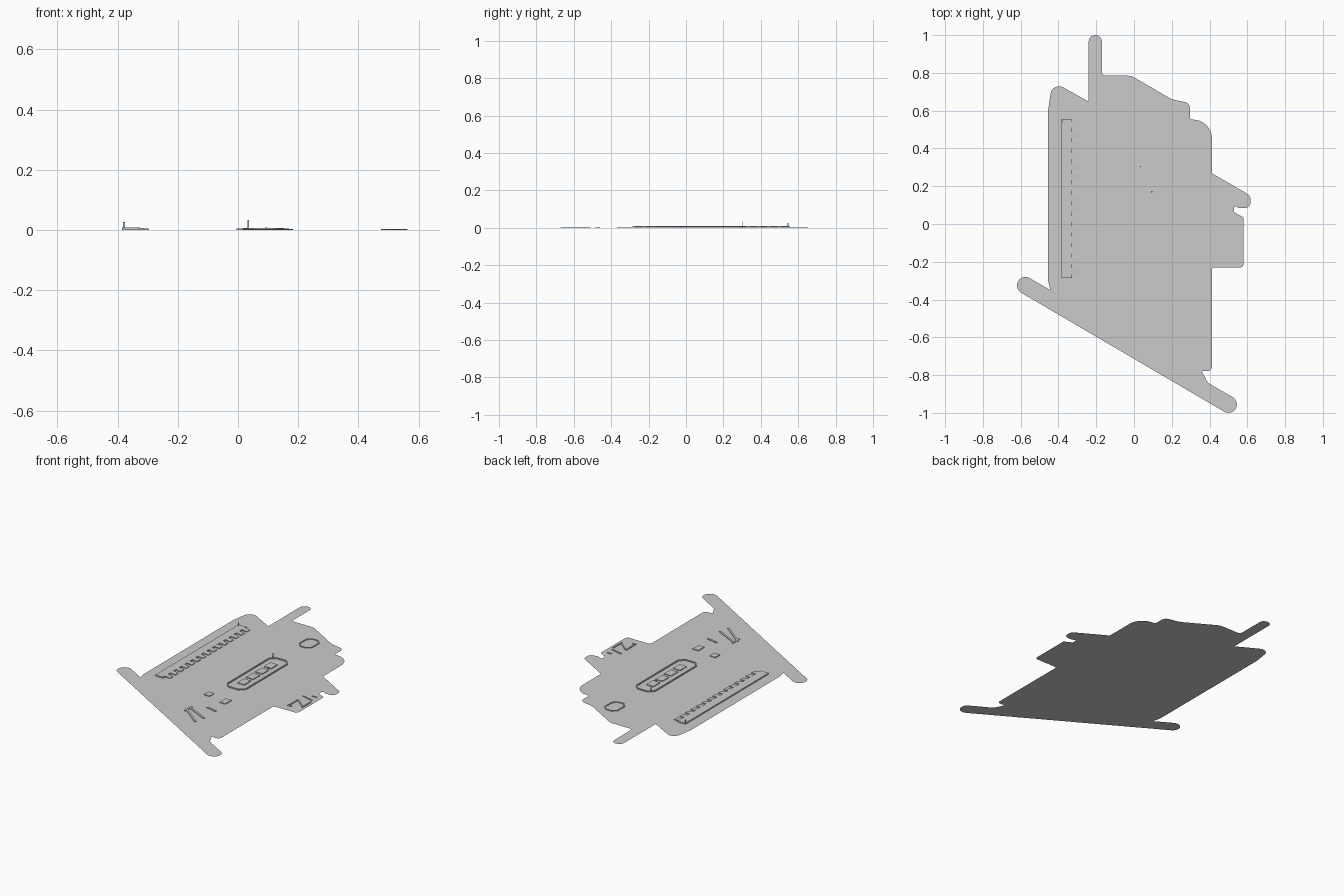
import bpy, bmesh, math
from mathutils import Vector

if "Cube" in bpy.data.objects:
    bpy.data.objects.remove(bpy.data.objects["Cube"])


def fillet(corners, steps=7):
    """Round each (x, y, radius) corner of a closed outline."""
    out, n = [], len(corners)
    for i, (x, y, r) in enumerate(corners):
        p = Vector((x, y))
        a = (Vector(corners[i - 1][:2]) - p).normalized()
        b = (Vector(corners[(i + 1) % n][:2]) - p).normalized()
        if r <= 0:
            out.append(p)
            continue
        half = a.angle(b) / 2
        centre = p + (a + b).normalized() * r / math.sin(half)
        s = p + a * r / math.tan(half) - centre
        e = p + b * r / math.tan(half) - centre
        sweep = s.angle_signed(e)
        for k in range(steps + 1):
            t = -sweep * k / steps
            c, d = math.cos(t), math.sin(t)
            out.append(centre + Vector((s.x * c - s.y * d, s.x * d + s.y * c)))
    return out


def finish(bm, name):
    me = bpy.data.meshes.new(name)
    bm.to_mesh(me)
    bm.free()
    ob = bpy.data.objects.new(name, me)
    bpy.context.collection.objects.link(ob)
    return ob


def prism(bm, pts, h, z=0.0):
    vs = [bm.verts.new((p[0], p[1], z)) for p in pts]
    f = bm.faces.new(vs)
    f.normal_update()
    if f.normal.z > 0:
        f.normal_flip()
    top = bmesh.ops.extrude_face_region(bm, geom=[f], use_keep_orig=True)["geom"]
    bmesh.ops.translate(bm, verts=[v for v in top if isinstance(v, bmesh.types.BMVert)], vec=(0, 0, h))
    bmesh.ops.recalc_face_normals(bm, faces=bm.faces)


def bar(bm, a, b, w, h, z=0.0):
    """Straight wall or block from a to b, w wide and h high."""
    a, b = Vector(a), Vector(b)
    d = (b - a).normalized()
    n = Vector((-d.y, d.x)) * w / 2
    prism(bm, [a + n, b + n, b - n, a - n], h, z)


def wall_ring(bm, x0, x1, y0, y1, c, w, h):
    """Closed wall around a rectangle with cut corners."""
    p = [(x0 + c, y0), (x1 - c, y0), (x1, y0 + c), (x1, y1 - c),
         (x1 - c, y1), (x0 + c, y1), (x0, y1 - c), (x0, y0 + c)]
    for i in range(8):
        bar(bm, p[i - 1], p[i], w, h)


# Thin base sheet
outline = [
    (-.24, 1, .0348), (-.17, 1, .0348), (-.17, .785, .02), (-.015, .785, .07),
    (.20, .66, .1), (.297, .64, .035), (.297, .555, .008), (.413, .54, .1),
    (.413, .268, .01), (.617, .15, .033), (.617, .084, .032), (.555, .084, .015),
    (.53, .1, .008), (.53, .062, .01), (.58, .035, .01), (.58, -.23, .02),
    (.413, -.23, .012), (.413, -.778, .022), (.357, -.778, .006), (.39, -.84, .04),
    (.561, -.939, .0448), (.516, -1.016, .0448), (-.636, -.341, .0448),
    (-.591, -.264, .0448), (-.443, -.35, 0), (-.455, -.30, .03),
    (-.455, .60, .1), (-.432, .755, .045), (-.24, .648, 0)]
bm = bmesh.new()
f = bm.faces.new([bm.verts.new((p.x, p.y, 0)) for p in fillet(outline)])
f.normal_update()
if f.normal.z < 0:
    f.normal_flip()
bmesh.ops.triangulate(bm, faces=[f])
finish(bm, "base_sheet")

# Long hall with a row of sloped bays and a corner mast
bm = bmesh.new()
bar(bm, (-.357, -.285), (-.357, .555), .055, .008)
finish(bm, "long_hall")
bm = bmesh.new()
for i in range(15):
    y = .527 - i * .0555
    v = [bm.verts.new(c) for c in (
        (-.33, y - .016, 0), (-.295, y - .016, 0), (-.295, y - .016, .004), (-.33, y - .016, .008),
        (-.33, y + .016, 0), (-.295, y + .016, 0), (-.295, y + .016, .004), (-.33, y + .016, .008))]
    for q in ((0, 1, 2, 3), (7, 6, 5, 4), (1, 5, 6, 2), (3, 2, 6, 7), (0, 4, 5, 1), (0, 3, 7, 4)):
        bm.faces.new([v[k] for k in q])
bmesh.ops.recalc_face_normals(bm, faces=bm.faces)
finish(bm, "sloped_bays")
bm = bmesh.new()
bar(bm, (-.381, .545), (-.375, .545), .006, .026)
bar(bm, (.032, .304), (.036, .304), .004, .034)
finish(bm, "masts")

# Central walled block with inner buildings
bm = bmesh.new()
wall_ring(bm, .02, .15, -.165, .315, .03, .008, .006)
finish(bm, "central_wall")
bm = bmesh.new()
for i in range(4):
    y = -.06 + i * .09
    bar(bm, (.085, y - .033), (.085, y + .033), .05, .005)
bar(bm, (.09, .172), (.098, .172), .008, .009)
finish(bm, "central_buildings")

# Ring at the far end
bm = bmesh.new()
wall_ring(bm, .045, .135, .53, .65, .025, .007, .004)
finish(bm, "far_ring")

# Small blocks and long sheds at the near end
bm = bmesh.new()
bar(bm, (.015, -.335), (.015, -.29), .04, .005)
bar(bm, (.15, -.37), (.15, -.31), .04, .005)
finish(bm, "near_blocks")
bm = bmesh.new()
for a, b in (((.02, -.55), (.165, -.665)), ((.03, -.525), (.18, -.60)),
             ((.11, -.465), (.18, -.48)), ((.03, -.58), (.03, -.51))):
    bar(bm, a, b, .012, .004)
finish(bm, "near_sheds")

# Narrow walls on the side tab
bm = bmesh.new()
for a, b in (((.475, -.175), (.50, -.175)), ((.48, -.17), (.48, -.08)),
             ((.48, -.08), (.555, -.14)), ((.558, -.15), (.558, -.06)),
             ((.475, -.02), (.55, -.04)), ((.52, .01), (.55, .01))):
    bar(bm, a, b, .008, .004)
finish(bm, "side_tab_walls")
